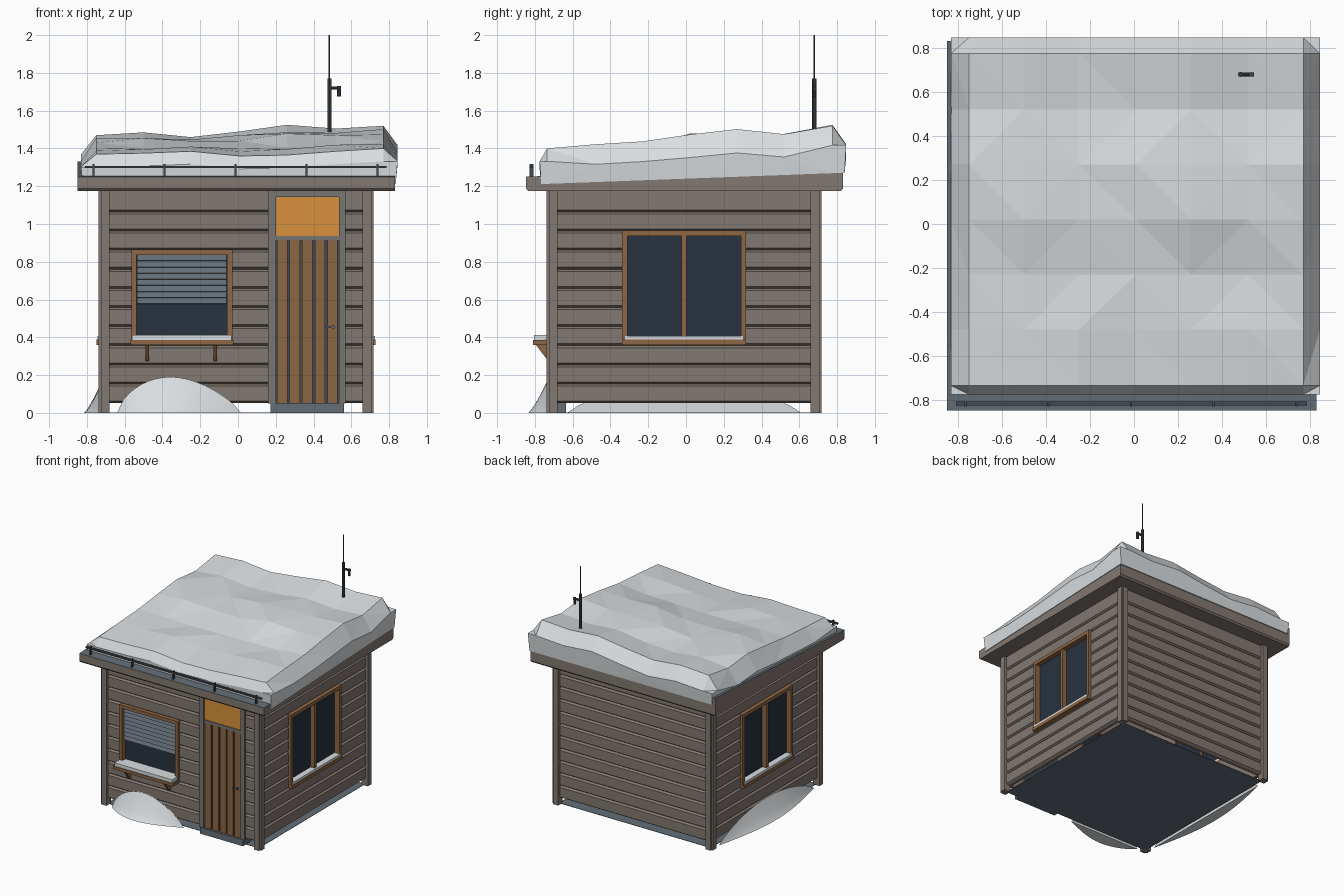
import bpy, bmesh, math
from mathutils import Matrix, Vector

if "Cube" in bpy.data.objects:
    bpy.data.objects.remove(bpy.data.objects["Cube"], do_unlink=True)


def material(name, r, g, b):
    m = bpy.data.materials.new(name)
    m.use_nodes = True
    m.diffuse_color = (r, g, b, 1)
    bsdf = next(n for n in m.node_tree.nodes if n.type == "BSDF_PRINCIPLED")
    bsdf.inputs["Base Color"].default_value = (r, g, b, 1)
    bsdf.inputs["Roughness"].default_value = 0.8
    return m


TIMBER = material("weathered timber", 0.225, 0.19, 0.165)
TRIM = material("grey trim", 0.19, 0.18, 0.165)
FRAME = material("window wood", 0.27, 0.135, 0.06)
DOOR = material("door wood", 0.26, 0.132, 0.056)
PANEL = material("orange panel", 0.70, 0.29, 0.048)
GLASS = material("dark glass", 0.021, 0.032, 0.05)
SLATE = material("slate metal", 0.125, 0.155, 0.185)
IRON = material("dark iron", 0.055, 0.068, 0.08)
SNOW = material("snow", 0.70, 0.73, 0.75)

# Every wall is built facing -y, then turned about the hut's centre
CENTRE = Matrix.Translation((-0.01, -0.01, 0))
TURN = {n: CENTRE @ Matrix.Rotation(math.radians(a), 4, "Z")
        for n, a in (("front", 0), ("right", 90), ("back", 180), ("left", -90))}
FRONT = TURN["front"]
WORLD = Matrix.Identity(4)


def finish(name, bm, mats, matrix=WORLD):
    bmesh.ops.recalc_face_normals(bm, faces=bm.faces)
    me = bpy.data.meshes.new(name)
    bm.transform(matrix)
    bm.to_mesh(me)
    bm.free()
    for m in mats:
        me.materials.append(m)
    ob = bpy.data.objects.new(name, me)
    bpy.context.collection.objects.link(ob)
    return ob


def add_box(bm, x, y, z, tilt=0):
    size = Vector((x[1] - x[0], y[1] - y[0], z[1] - z[0]))
    mid = Vector((x[0] + x[1], y[0] + y[1], z[0] + z[1])) / 2
    bmesh.ops.create_cube(bm, size=1, matrix=Matrix.Translation(mid)
                          @ Matrix.Rotation(tilt, 4, "X") @ Matrix.Diagonal((*size, 1)))


def boxes(name, mat, parts, matrix=WORLD):
    bm = bmesh.new()
    for p in parts:
        add_box(bm, *p)
    return finish(name, bm, [mat], matrix)


def prism(bm, yz, x0, x1):
    a = [bm.verts.new((x0, y, z)) for y, z in yz]
    b = [bm.verts.new((x1, y, z)) for y, z in yz]
    bm.faces.new(a)
    bm.faces.new(b)
    for i in range(len(a)):
        j = (i + 1) % len(a)
        bm.faces.new((a[i], a[j], b[j], b[i]))


# Openings per wall: x range, z range
WINDOW_SIDE = ((-0.328, 0.328), (0.36, 0.965))
WINDOW_FRONT = ((-0.555, -0.02), (0.36, 0.865))
DOORWAY = ((0.17, 0.58), (0.0, 1.175))
OPENINGS = {"front": (WINDOW_FRONT, DOORWAY), "right": (WINDOW_SIDE,),
            "left": (WINDOW_SIDE,), "back": ()}


# Lapped siding walls: each board has a sloped top and an undercut foot
def siding_wall(side):
    base, step, count, top = 0.052, 0.1012, 11, 1.185
    outline = [(-0.665, base)]
    for i in range(count):
        z = base + i * step
        outline += [(-0.69, z), (-0.706, z + 0.011), (-0.706, z + step - 0.011)]
    outline += [(-0.706, top), (-0.665, top)]
    bm = bmesh.new()
    prism(bm, outline, -0.69, 0.69)
    wall = finish(side + "_wall", bm, [TIMBER], TURN[side])
    for x, z in OPENINGS[side]:
        e = 0.006
        cutter = boxes("opening_cutter", TIMBER,
                       [((x[0] + e, x[1] - e), (-0.9, -0.5), (z[0] + e, z[1] - e))], TURN[side])
        cutter.hide_render = True
        mod = wall.modifiers.new("opening", "BOOLEAN")
        mod.object, mod.operation, mod.solver = cutter, "DIFFERENCE", "EXACT"
        bpy.context.view_layer.objects.active = wall
        bpy.ops.object.modifier_apply(modifier=mod.name)
        bpy.data.objects.remove(cutter, do_unlink=True)


for side in TURN:
    siding_wall(side)
    # Corner posts, two crossed boards each
    boxes(side + "_corner_post", TIMBER,
          [((0.67, 0.716), (-0.728, -0.67), (0, 1.185)),
           ((0.67, 0.728), (-0.716, -0.67), (0, 1.185))], TURN[side])


def window(side, opening, mullion):
    (x0, x1), (z0, z1) = opening
    w, y = 0.028, (-0.728, -0.665)
    parts = [((x0, x0 + w), y, (z0, z1)), ((x1 - w, x1), y, (z0, z1)),
             ((x0, x1), y, (z1 - w, z1)), ((x0, x1), (-0.738, -0.665), (z0, z0 + w))]
    if mullion:
        parts.append(((-0.013, 0.013), (-0.722, -0.665), (z0, z1)))
    boxes(side + "_window_frame", FRAME, parts, TURN[side])
    boxes(side + "_window_glass", GLASS, [((x0 + 0.01, x1 - 0.01), (-0.685, -0.675),
                                           (z0 + 0.01, z1 - 0.01))], TURN[side])
    boxes(side + "_sill_snow", SNOW, [((x0 + 0.015, x1 - 0.015), (-0.734, -0.67),
                                       (z0 + w, z0 + 0.048))], TURN[side])


window("front", WINDOW_FRONT, False)
window("right", WINDOW_SIDE, True)
window("left", WINDOW_SIDE, True)

# Blind, shelf, snow and brackets on the front window
boxes("blind_slats", SLATE, [((-0.525, -0.05), (-0.704, -0.699), (z, z + 0.034), -0.5)
                             for z in [0.575 + 0.0325 * i for i in range(8)]], FRONT)
boxes("serving_shelf", FRAME, [((-0.56, -0.015), (-0.8, -0.72), (0.36, 0.385))], FRONT)
boxes("shelf_snow", SNOW, [((-0.55, -0.025), (-0.795, -0.72), (0.385, 0.412))], FRONT)
bm = bmesh.new()
for x in (-0.47, -0.11):
    prism(bm, [(-0.785, 0.36), (-0.705, 0.36), (-0.705, 0.275), (-0.72, 0.275)], x - 0.01, x + 0.01)
finish("shelf_brackets", bm, [FRAME], FRONT)

# Door, surround, upper panel, handle and step
boxes("door_surround", TRIM,
      [((0.17, 0.21), (-0.722, -0.665), (0.05, 1.18)), ((0.545, 0.58), (-0.722, -0.665), (0.05, 1.18)),
       ((0.21, 0.545), (-0.715, -0.665), (0.912, 0.937)),
       ((0.21, 0.545), (-0.722, -0.665), (1.143, 1.18))], FRONT)
boxes("door_planks", DOOR, [((0.211 + 0.0665 * i + 0.006, 0.211 + 0.0665 * (i + 1) - 0.006),
                             (-0.712, -0.68), (0.05, 0.912)) for i in range(5)], FRONT)
boxes("door_backing", IRON, [((0.21, 0.545), (-0.698, -0.67), (0.05, 0.912))], FRONT)
boxes("upper_panel", PANEL, [((0.21, 0.545), (-0.708, -0.675), (0.937, 1.143))], FRONT)
boxes("door_handle", SLATE, [((0.472, 0.522), (-0.727, -0.719), (0.45, 0.459)),
                             ((0.508, 0.522), (-0.727, -0.705), (0.447, 0.462))], FRONT)
boxes("door_step", SLATE, [((0.182, 0.572), (-0.728, -0.625), (0, 0.052))], FRONT)
boxes("floor", SLATE, [((-0.69, 0.69), (-0.69, 0.69), (0, 0.003))], FRONT)

# Roof wedge, rising to the back, with metal on top
bm = bmesh.new()
prism(bm, [(-0.847, 1.188), (-0.835, 1.175), (0.82, 1.175), (0.832, 1.188),
           (0.832, 1.33), (-0.847, 1.25)], -0.85, 0.83)
bmesh.ops.recalc_face_normals(bm, faces=bm.faces)
for f in bm.faces:
    f.material_index = 1 if f.normal.z > 0.5 else 0
finish("roof", bm, [TIMBER, SLATE])

# Snow blanket: uneven faceted top, bevelled rim and slightly undercut skirt
xs = [-0.832, -0.75, -0.5, -0.25, 0.01, 0.26, 0.52, 0.77, 0.845]
ys = [-0.775, -0.735, -0.48, -0.23, 0.02, 0.27, 0.52, 0.775, 0.848]
front_z = [1.37, 1.375, 1.385, 1.36, 1.365, 1.385, 1.40]
back_z = [1.47, 1.485, 1.46, 1.49, 1.525, 1.505, 1.52]
rise = [0, 0.22, 0.25, 0.68, 0.8, 0.65, 1]
bm = bmesh.new()


def snow_height(i, j):
    a, b = min(max(i - 1, 0), 6), min(max(j - 1, 0), 6)
    z = front_z[a] + (back_z[a] - front_z[a]) * rise[b]
    if 0 < b < 6:
        z += 0.008 * math.sin(2.1 * a + 3.7 * b)
        if i in (0, 8):
            z -= 0.03
    rim = i in (0, 8) or j in (0, 8)
    return z - (0.068 + 0.035 * rise[b] if rim else 0)


top = [[bm.verts.new((x, y, snow_height(i, j))) for i, x in enumerate(xs)] for j, y in enumerate(ys)]
for j in range(8):
    for i in range(8):
        bm.faces.new((top[j][i], top[j][i + 1], top[j + 1][i + 1], top[j + 1][i]))
rim = [e for e in bm.edges if e.is_boundary]
skirt = bmesh.ops.extrude_edge_only(bm, edges=rim)["geom"]
for v in (g for g in skirt if isinstance(g, bmesh.types.BMVert)):
    v.co = (v.co.x * 0.988, v.co.y * 0.99, 1.24 + 0.037 * v.co.y)
bmesh.ops.holes_fill(bm, edges=[e for e in bm.edges if e.is_boundary], sides=0)
bmesh.ops.triangulate(bm, faces=bm.faces)
finish("roof_snow", bm, [SNOW])

# Snow guard rail along the front eave
rail = [((-0.81, 0.787), (-0.825, -0.807), (1.296, 1.308))]
rail += [((x - 0.005, x + 0.005), (-0.829, -0.808), (1.24, 1.318))
         for x in [-0.765 + 0.376 * i for i in range(5)]]
boxes("snow_guard_rail", IRON, rail)


# Aerial on the roof
def add_rod(bm, radius, a, b):
    a, b = Vector(a), Vector(b)
    m = Matrix.Translation((a + b) / 2) @ (b - a).to_track_quat("Z", "Y").to_matrix().to_4x4()
    bmesh.ops.create_cone(bm, cap_ends=True, segments=10, radius1=radius, radius2=radius,
                          depth=(b - a).length, matrix=m)


bm = bmesh.new()
add_rod(bm, 0.012, (0.484, 0.68, 1.45), (0.484, 0.68, 1.77))
add_rod(bm, 0.004, (0.484, 0.68, 1.76), (0.484, 0.68, 2.0))
add_rod(bm, 0.009, (0.484, 0.68, 1.72), (0.545, 0.68, 1.72))
add_rod(bm, 0.011, (0.535, 0.68, 1.675), (0.535, 0.68, 1.73))
finish("aerial", bm, [IRON])


# Snow drifts leaning on the walls
def drift(name, matrix, x0, x1, height, depth, skew):
    bm = bmesh.new()
    n, m = 20, 6
    rows = []
    for i in range(n + 1):
        s = i / n
        arch = max(math.sin(math.pi * s ** skew), 0)
        rows.append([bm.verts.new((x0 + (x1 - x0) * s, -0.715 - depth * arch * t / m,
                                   height * arch ** 0.75 * (1 - t / m) ** 1.25)) for t in range(m + 1)])
        rows[-1].append(bm.verts.new((x0 + (x1 - x0) * s, -0.715, 0)))
    for a, b in zip(rows, rows[1:]):
        for k in range(m + 2):
            q = (k + 1) % (m + 2)
            bm.faces.new((a[k], a[q], b[q], b[k]))
    bmesh.ops.remove_doubles(bm, verts=bm.verts, dist=0.0005)
    ob = finish(name, bm, [SNOW], matrix)
    bpy.ops.object.select_all(action="DESELECT")
    ob.select_set(True)
    bpy.context.view_layer.objects.active = ob
    bpy.ops.object.shade_smooth_by_angle(angle=math.radians(40))


drift("front_drift", FRONT, -0.63, 0.025, 0.19, 0.11, 0.82)
drift("side_drift", TURN["left"], -0.62, 0.62, 0.16, 0.09, 1.0)
